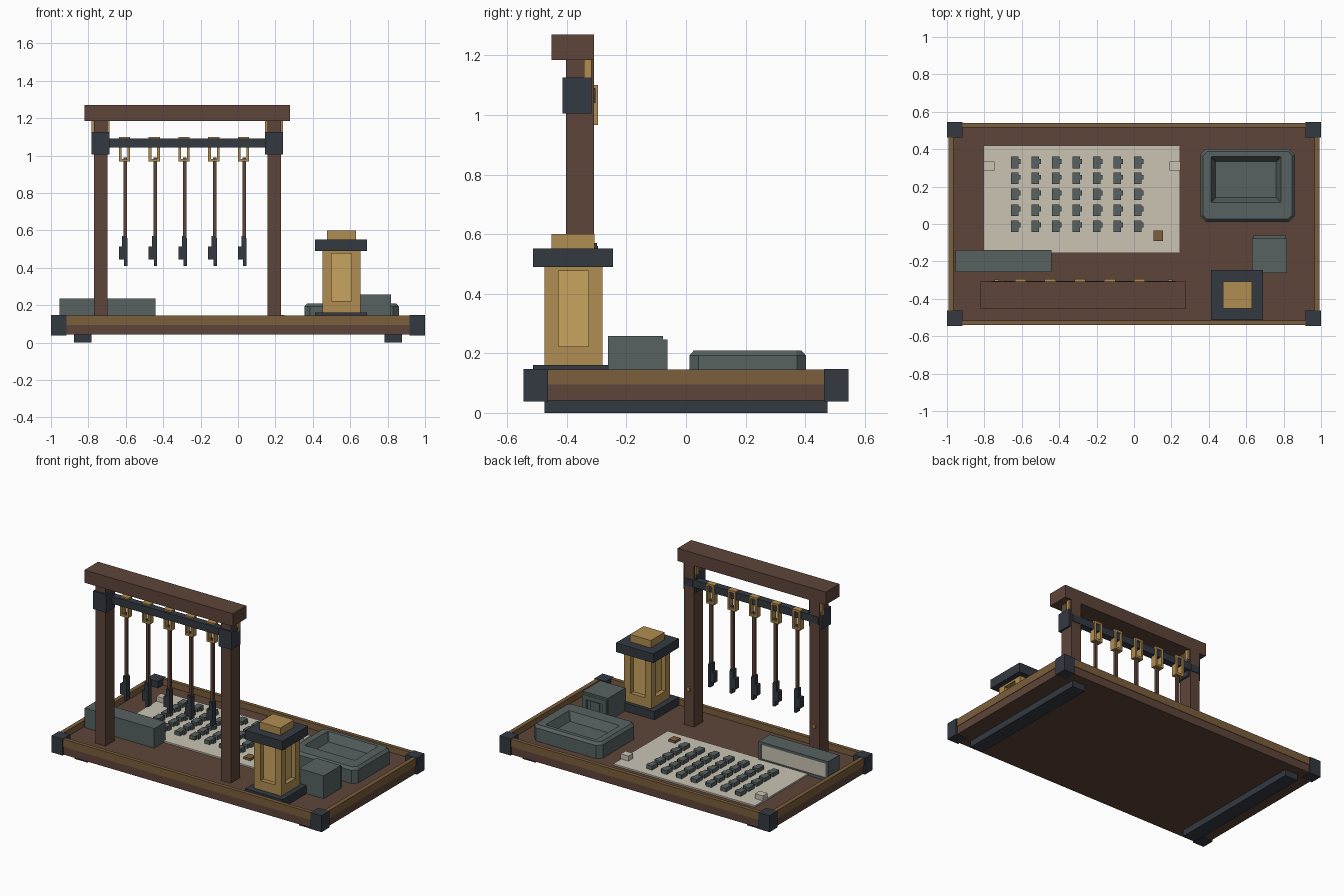
import bpy, bmesh


def material(name, hex_code):
    def lin(c):
        c /= 255
        return c / 12.92 if c <= 0.04045 else ((c + 0.055) / 1.055) ** 2.4
    m = bpy.data.materials.new(name)
    m.diffuse_color = [lin(int(hex_code[i:i + 2], 16)) for i in (0, 2, 4)] + [1]
    return m


WOOD = material("dark wood", "5E453A")
TRIM = material("oak trim", "7B5E3C")
IRON = material("iron", "343A42")
SLATE = material("slate grey", "576161")
BRASS = material("brass", "B08D52")
GLOW = material("pale gold", "C9A560")
CREAM = material("parchment", "CBC4B4")


def finish(name, bm, mat):
    bmesh.ops.recalc_face_normals(bm, faces=bm.faces)
    me = bpy.data.meshes.new(name)
    bm.to_mesh(me)
    bm.free()
    me.materials.append(mat)
    ob = bpy.data.objects.new(name, me)
    bpy.context.collection.objects.link(ob)
    return ob


def boxes(name, mat, *ranges):
    """One object from boxes given as (x0, x1, y0, y1, z0, z1)."""
    bm = bmesh.new()
    for x0, x1, y0, y1, z0, z1 in ranges:
        vs = bmesh.ops.create_cube(bm, size=1)["verts"]
        for v in vs:
            v.co = (x1 if v.co.x > 0 else x0, y1 if v.co.y > 0 else y0,
                    z1 if v.co.z > 0 else z0)
    return finish(name, bm, mat)


def back_frame(x0, x1, y0, y1, z0, z1, t):
    """Four bars around a face that looks towards +y."""
    return [(x0, x0 + t, y0, y1, z0, z1), (x1 - t, x1, y0, y1, z0, z1),
            (x0 + t, x1 - t, y0, y1, z0, z0 + t), (x0 + t, x1 - t, y0, y1, z1 - t, z1)]


# Base board with raised rim, corner caps and runners
FLOOR = 0.105
boxes("base_board", WOOD, (-0.99, 0.99, -0.537, 0.537, 0.042, FLOOR))
boxes("base_rim", TRIM,
      (-0.99, 0.99, -0.54, -0.515, 0.095, 0.146), (-0.99, 0.99, 0.515, 0.54, 0.095, 0.146),
      (-0.993, -0.965, -0.515, 0.515, 0.095, 0.146), (0.965, 0.993, -0.515, 0.515, 0.095, 0.146))
boxes("corner_caps", IRON, *[
    (min(sx, sx * 0.917), max(sx, sx * 0.917), min(sy * 0.545, sy * 0.463),
     max(sy * 0.545, sy * 0.463), 0.038, 0.148) for sx in (-1, 1) for sy in (-1, 1)])
for side, x in (("left", -0.83), ("right", 0.83)):
    boxes(side + "_runner", IRON, (x - 0.047, x + 0.047, -0.475, 0.475, 0, 0.042))

# Hanging frame: posts, beam, clamps, braces, pegs, rail
for side, x in (("left", -0.735), ("right", 0.193)):
    boxes(side + "_post", WOOD, (x - 0.036, x + 0.036, -0.403, -0.308, FLOOR, 1.19))
    boxes(side + "_clamp", IRON, (x - 0.048, x + 0.048, -0.415, -0.318, 1.005, 1.125),
          (x - 0.03, x + 0.03, -0.33, -0.304, 1.04, 1.088))
    boxes(side + "_braces", BRASS, *[
        (x + s * 0.04 - 0.008, x + s * 0.04 + 0.008, -0.342, -0.318, 1.1, 1.187) for s in (-1, 1)])
    boxes(side + "_peg", BRASS, (x - 0.012, x + 0.012, -0.31, -0.298, 0.34, 0.364))
boxes("top_beam", WOOD, (-0.82, 0.278, -0.452, -0.308, 1.185, 1.27))
boxes("rail", IRON, (-0.70, 0.16, -0.352, -0.306, 1.042, 1.09))

# Hanging rods with brass loops and stepped iron heads
for i in range(5):
    x = -0.607 + i * 0.1592
    boxes(f"loop_{i + 1}", BRASS, *back_frame(x - 0.03, x + 0.03, -0.335, -0.295, 0.967, 1.1, 0.014))
    boxes(f"rod_{i + 1}", WOOD, (x - 0.005, x + 0.014, -0.326, -0.308, 0.5, 0.99))
    boxes(f"rod_head_{i + 1}", IRON,
          (x - 0.002, x + 0.016, -0.336, -0.296, 0.41, 0.56),
          (x - 0.03, x + 0.01, -0.335, -0.297, 0.445, 0.515),
          (x - 0.012, x + 0.012, -0.334, -0.298, 0.48, 0.57))

# Parchment sheet with rows of small stepped tokens
SHEET = FLOOR + 0.01
boxes("sheet", CREAM, (-0.805, 0.245, -0.155, 0.42, FLOOR - 0.002, SHEET))
tokens = []
for c in range(7):
    for r in range(5):
        x, y = -0.637 + c * 0.1095, 0.33 - r * 0.085
        tokens += [(x - 0.021, x + 0.019, y - 0.032, y + 0.03, SHEET - 0.002, SHEET + 0.025),
                   (x + 0.015, x + 0.03, y - 0.008, y + 0.018, SHEET - 0.002, SHEET + 0.022)]
boxes("tokens", SLATE, *tokens)
boxes("sheet_weights", CREAM, *[
    (x - 0.029, x + 0.029, 0.285, 0.335, SHEET - 0.002, 0.148) for x in (-0.775, 0.22)])
boxes("seal", TRIM, (0.105, 0.155, -0.09, -0.035, SHEET - 0.002, SHEET + 0.015))

# Grey display box with parchment panel facing the back
boxes("panel_box", SLATE, (-0.955, -0.44, -0.257, -0.155, FLOOR, 0.236),
      *back_frame(-0.955, -0.44, -0.155, -0.138, FLOOR, 0.236, 0.018))
boxes("panel_face", CREAM, (-0.937, -0.458, -0.16, -0.142, FLOOR + 0.018, 0.218))

# Small grey block with framed back
boxes("small_block", SLATE, (0.632, 0.818, -0.262, -0.078, FLOOR, 0.258),
      *back_frame(0.637, 0.813, -0.08, -0.062, FLOOR, 0.246, 0.03),
      (0.69, 0.76, -0.08, -0.07, 0.14, 0.21))

# Chamfered grey tray with sloping recess
bm = bmesh.new()


def ring(x0, x1, y0, y1, z, c):
    pts = [(x0 + c, y0), (x1 - c, y0), (x1, y0 + c), (x1, y1 - c),
           (x1 - c, y1), (x0 + c, y1), (x0, y1 - c), (x0, y0 + c)]
    return [bm.verts.new((x, y, z)) for x, y in pts]


rings = [ring(0.355, 0.86, 0.012, 0.402, FLOOR, 0.03),
         ring(0.355, 0.86, 0.012, 0.402, 0.193, 0.03),
         ring(0.370, 0.845, 0.027, 0.387, 0.21, 0.02),
         ring(0.412, 0.785, 0.115, 0.362, 0.21, 0.004),
         ring(0.436, 0.76, 0.142, 0.335, 0.155, 0.004)]
for a, b in zip(rings, rings[1:]):
    for k in range(8):
        bm.faces.new((a[k], a[k - 1], b[k - 1], b[k]))
bm.faces.new(rings[0])
bm.faces.new(rings[-1])
finish("tray", bm, SLATE)

# Lantern: iron base and cap, brass cage, pale core, brass top
boxes("lantern_base", IRON, (0.413, 0.69, -0.514, -0.257, FLOOR, 0.16))
boxes("lantern_cage", BRASS,
      (0.452, 0.654, -0.475, -0.28, 0.155, 0.222), (0.452, 0.654, -0.475, -0.28, 0.477, 0.492),
      *[(x, x + 0.048, y, y + 0.047, 0.215, 0.485) for x in (0.452, 0.606) for y in (-0.475, -0.327)])
boxes("lantern_core", GLOW, (0.482, 0.624, -0.445, -0.31, 0.2, 0.485))
boxes("lantern_cap", IRON, (0.413, 0.69, -0.514, -0.245, 0.49, 0.551))
boxes("lantern_top", BRASS, (0.475, 0.63, -0.452, -0.307, 0.545, 0.6))
